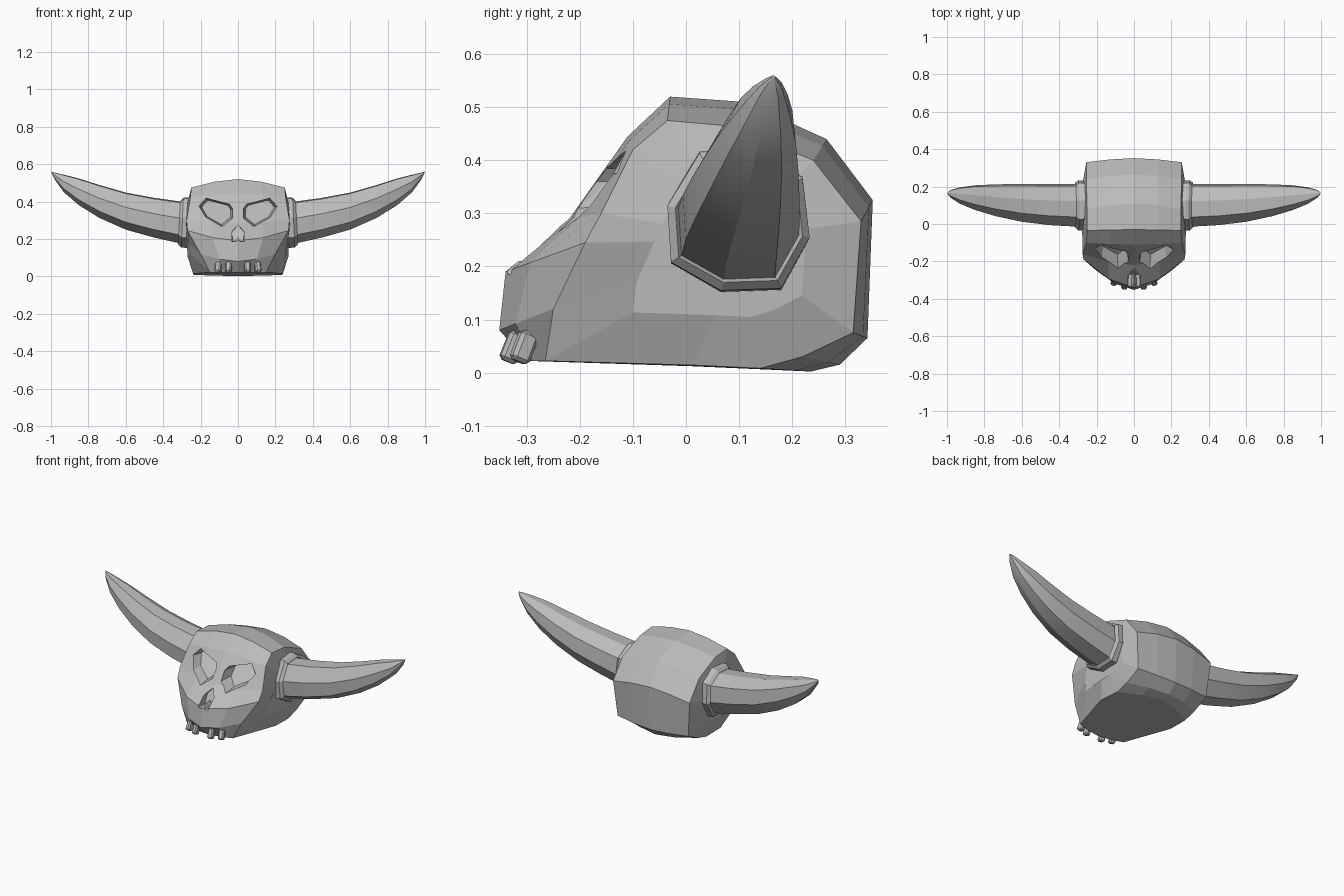
import bpy, bmesh
from math import radians
from mathutils import Vector, Matrix

cube = bpy.data.objects.get("Cube")
if cube:
    bpy.data.objects.remove(cube, do_unlink=True)

bone = bpy.data.materials.new("bone_grey")
bone.use_nodes = True
GREY = (0.5, 0.5, 0.5, 1)
bone.diffuse_color = GREY
bone.node_tree.nodes["Principled BSDF"].inputs["Base Color"].default_value = GREY


def finish(bm, name):
    bmesh.ops.recalc_face_normals(bm, faces=bm.faces)
    mesh = bpy.data.meshes.new(name)
    bm.to_mesh(mesh)
    bm.free()
    mesh.materials.append(bone)
    ob = bpy.data.objects.new(name, mesh)
    bpy.context.collection.objects.link(ob)
    return ob


def bridge(bm, a, b):
    for i in range(len(a)):
        j = (i + 1) % len(a)
        bm.faces.new((a[i], a[j], b[j], b[i]))


def loft(rings, name):
    """Closed rings of points joined in order, capped at both ends."""
    bm = bmesh.new()
    loops = [[bm.verts.new(p) for p in ring] for ring in rings]
    for a, b in zip(loops, loops[1:]):
        bridge(bm, a, b)
    bm.faces.new(loops[0])
    bm.faces.new(loops[-1])
    return finish(bm, name)


# Skull: midline (y, z) and side edge (x, y, z) of each band, going round
bands = [
    ((-0.03, 0.52), (0.25, -0.035, 0.475)),
    ((0.11, 0.51), (0.25, 0.08, 0.465)),
    ((0.265, 0.44), (0.255, 0.24, 0.40)),
    ((0.352, 0.325), (0.255, 0.33, 0.285)),
    ((0.342, 0.065), (0.235, 0.315, 0.075)),
    ((0.29, 0.015), (0.235, 0.22, 0.03)),
    ((0.235, 0.002), (0.235, 0.14, 0.008)),
    ((0.01, 0.012), (0.24, 0.015, 0.014)),
    ((-0.30, 0.022), (0.15, -0.265, 0.022)),
    ((-0.352, 0.08), (0.2, -0.25, 0.12)),
    ((-0.34, 0.19), (0.27, -0.19, 0.245)),
    ((-0.22, 0.29), (0.275, -0.16, 0.30)),
    ((-0.11, 0.445), (0.255, -0.10, 0.42)),
]


def skull_ring(t):
    ring = []
    for (cy, cz), (x, y, z) in bands:
        k = abs(t) ** 1.7
        ring.append((x * t, cy + (y - cy) * k, cz + (z - cz) * k))
    return ring


def temple_ring(side):
    ring = []
    for _, (x, y, z) in bands:
        ring.append((side * (0.27 + 0.2 * (x - 0.24)),
                     0.1 + (y - 0.1) * 0.55, 0.25 + (z - 0.25) * 0.6))
    return ring


columns = [skull_ring(t) for t in (-1, -0.5, 0, 0.5, 1)]
skull = loft([temple_ring(-1)] + columns + [temple_ring(1)], "skull")


# Openings cut into the face
def cut(outline, floor, taper, name):
    n = len(outline)
    mx = sum(p[0] for p in outline) / n
    mz = sum(p[1] for p in outline) / n
    surf = [(x, floor(z) - 0.07, z) for x, z in outline]
    front = [(x, -0.6, z) for x, z in outline]
    back = []
    for x, z in outline:
        bx, bz = mx + (x - mx) * taper, mz + (z - mz) * taper
        back.append((bx, floor(bz), bz))
    cutter = loft([front, surf, back], name)
    mod = skull.modifiers.new(name, 'BOOLEAN')
    mod.operation = 'DIFFERENCE'
    mod.solver = 'EXACT'
    mod.object = cutter
    bpy.context.view_layer.objects.active = skull
    bpy.ops.object.modifier_apply(modifier=name)
    bpy.data.objects.remove(cutter, do_unlink=True)


eye = [(0.03, 0.31), (0.028, 0.36), (0.045, 0.385), (0.17, 0.418),
       (0.21, 0.375), (0.175, 0.315), (0.085, 0.265)]
for side, name in ((1, "left_eye_socket"), (-1, "right_eye_socket")):
    cut([(side * x, z) for x, z in eye], lambda z: -0.18 + (z - 0.26), 0.85, name)
nose = [(0, 0.28), (0.035, 0.24), (0.033, 0.185), (0.013, 0.185), (0, 0.21),
        (-0.013, 0.185), (-0.033, 0.185), (-0.035, 0.24)]
cut(nose, lambda z: -0.25 + 0.5 * (z - 0.23), 0.9, "nose_opening")


# Teeth: tapered blocks leaning forward
def tooth(x, y, name):
    bm = bmesh.new()
    bmesh.ops.create_cube(bm, size=1)
    bmesh.ops.scale(bm, vec=(0.032, 0.036, 0.06), verts=bm.verts)
    bmesh.ops.bevel(bm, geom=[e for e in bm.edges], offset=0.007, segments=1,
                    affect='EDGES')
    spin = Matrix.Rotation(x * 3, 4, 'Z') @ Matrix.Rotation(radians(-22), 4, 'X')
    bm.transform(Matrix.Translation((x, y, 0.048)) @ spin)
    finish(bm, name)


for side, word in ((1, "left"), (-1, "right")):
    tooth(side * 0.05, -0.325, word + "_inner_tooth")
    tooth(side * 0.105, -0.305, word + "_outer_tooth")

# Horns and collars share one eight-sided section, in (y, z) from -1 to 1
section = [(-1, 0.2), (-0.55, 0.95), (0.2, 1), (0.9, 0.6),
           (1, -0.25), (0.6, -0.97), (-0.25, -1), (-0.95, -0.6)]


def oval(x, y0, y1, z0, z1, lean=0.0):
    """Section fitted to a y and z range; lean shifts its top inwards."""
    cy, cz, ry, rz = (y0 + y1) / 2, (z0 + z1) / 2, (y1 - y0) / 2, (z1 - z0) / 2
    return [(x - lean * v, cy + ry * u, cz + rz * v) for u, v in section]


collar = [oval(0.24, -0.03, 0.23, 0.16, 0.42),
          oval(0.278, -0.035, 0.233, 0.152, 0.423),
          oval(0.298, -0.035, 0.233, 0.155, 0.42, 0.006),
          oval(0.314, -0.02, 0.22, 0.17, 0.405, 0.006),
          oval(0.300, -0.01, 0.21, 0.18, 0.395)]
horn = [oval(0.29, -0.015, 0.213, 0.172, 0.398),
        oval(0.45, -0.006, 0.214, 0.208, 0.42),
        oval(0.60, 0.012, 0.214, 0.25, 0.448),
        oval(0.74, 0.042, 0.212, 0.312, 0.488),
        oval(0.85, 0.075, 0.207, 0.38, 0.523),
        oval(0.93, 0.108, 0.196, 0.449, 0.543),
        oval(0.98, 0.14, 0.182, 0.518, 0.555),
        oval(0.998, 0.162, 0.168, 0.554, 0.56)]

for side, word in ((1, "left"), (-1, "right")):
    for rings, part in ((collar, "_horn_collar"), (horn, "_horn")):
        ob = loft([[(side * x, y, z) for x, y, z in r] for r in rings], word + part)
        if part == "_horn":
            bpy.ops.object.select_all(action='DESELECT')
            bpy.context.view_layer.objects.active = ob
            ob.select_set(True)
            bpy.ops.object.shade_smooth_by_angle(angle=radians(25))
